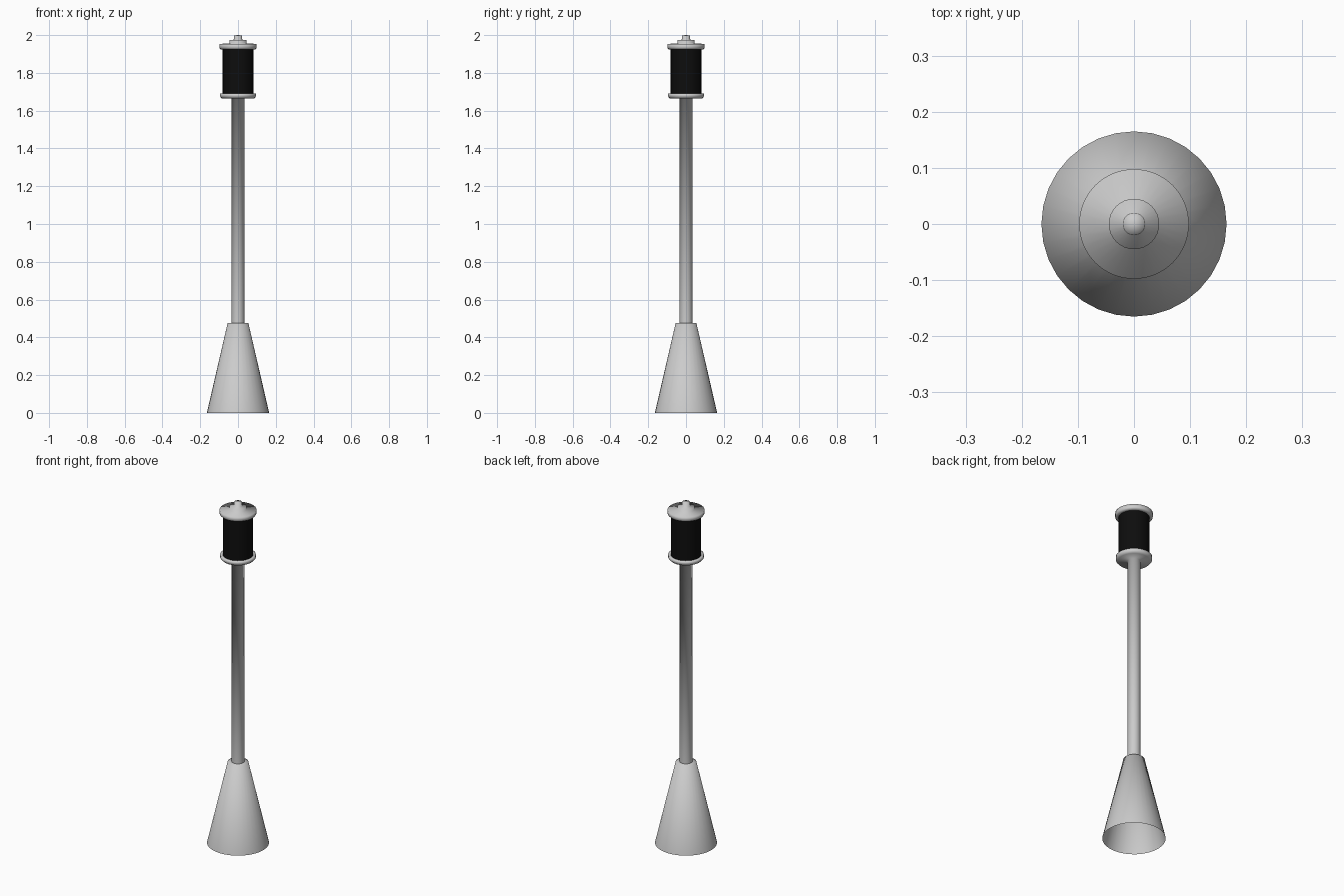
import bpy, bmesh, math

if "Cube" in bpy.data.objects:
    bpy.data.objects.remove(bpy.data.objects["Cube"])

SIDES = 32


def lathe(name, profile, color=None):
    """Revolve (radius, z) points about z; a zero radius closes to a single point."""
    bm = bmesh.new()
    rings = []
    for r, z in profile:
        if r == 0:
            rings.append([bm.verts.new((0, 0, z))] * SIDES)
        else:
            rings.append([bm.verts.new((r * math.cos(2 * math.pi * i / SIDES),
                                        r * math.sin(2 * math.pi * i / SIDES), z))
                          for i in range(SIDES)])
    for low, high in zip(rings, rings[1:]):
        for i in range(SIDES):
            j = (i + 1) % SIDES
            corners = list(dict.fromkeys((low[i], low[j], high[j], high[i])))
            bm.faces.new(corners).smooth = True
    mesh = bpy.data.meshes.new(name)
    bm.to_mesh(mesh)
    bm.free()
    obj = bpy.data.objects.new(name, mesh)
    bpy.context.collection.objects.link(obj)
    if color:
        mat = bpy.data.materials.new(name + "_material")
        mat.diffuse_color = color
        mat.use_nodes = True
        mat.node_tree.nodes["Principled BSDF"].inputs["Base Color"].default_value = mat.diffuse_color
        mesh.materials.append(mat)
    return obj


# Tapered foot, open underneath, with a ledge meeting the pole
lathe("base", [(0.165, 0), (0.055, 0.475), (0.034, 0.477)])

# Pole flowing into the collar that carries the lamp
lathe("pole_and_collar", [(0.034, 0.475), (0.034, 1.664), (0.085, 1.664),
                          (0.095, 1.675), (0.095, 1.69), (0.081, 1.69)])

# Dark lamp glass
lathe("lamp_glass", [(0.081, 1.688), (0.081, 1.928)], (0.004, 0.004, 0.004, 1))

# Stepped lid with a small knob
lathe("lid", [(0.081, 1.925), (0.092, 1.925), (0.098, 1.932), (0.098, 1.953),
              (0.045, 1.957), (0.045, 1.973), (0.021, 1.976),
              (0.02, 1.998), (0, 2.0)])
